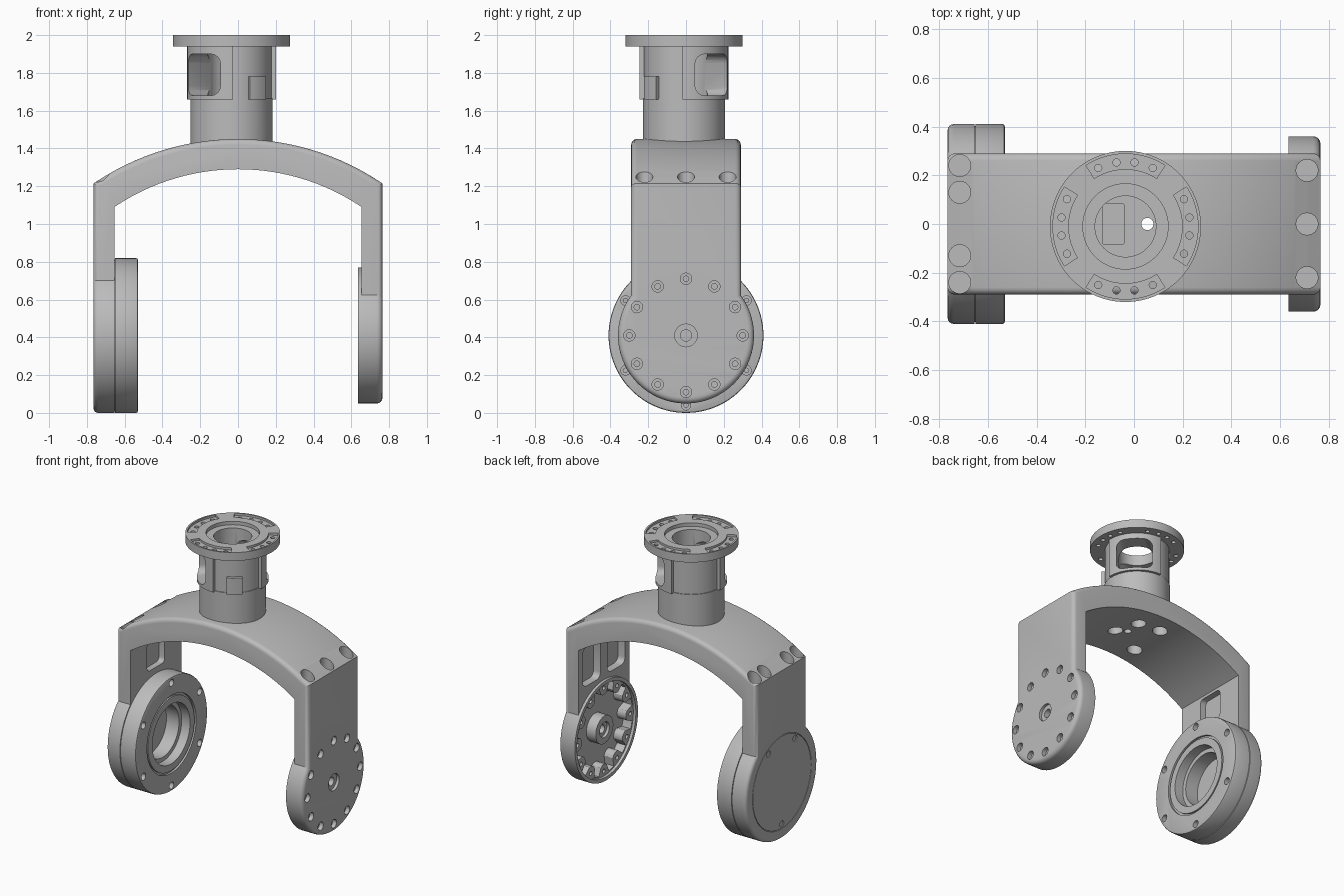
import bpy, bmesh
from math import sin, cos, pi, radians, sqrt
from mathutils import Matrix, Vector

if "Cube" in bpy.data.objects:
    bpy.data.objects.remove(bpy.data.objects["Cube"])

grey = bpy.data.materials.new("cast grey")
grey.use_nodes = True
grey.diffuse_color = (0.5, 0.5, 0.5, 1)
grey.node_tree.nodes["Principled BSDF"].inputs["Base Color"].default_value = grey.diffuse_color


def place(axis, a, b, t):
    """Point with cross-section coordinates a, b at distance t along the axis."""
    return Vector({"X": (t, a, b), "Y": (a, t, b), "Z": (a, b, t)}[axis])


def finish(bm, name):
    bmesh.ops.recalc_face_normals(bm, faces=bm.faces)
    mesh = bpy.data.meshes.new(name)
    bm.to_mesh(mesh)
    bm.free()
    mesh.materials.append(grey)
    obj = bpy.data.objects.new(name, mesh)
    bpy.context.collection.objects.link(obj)
    return obj


def cyls(axis, spots, r, lo, hi, seg=24, name="tool"):
    bm = bmesh.new()
    turn = Matrix.Rotation(pi / 2, 4, "Y") if axis == "X" else Matrix()
    for a, b in spots:
        bmesh.ops.create_cone(bm, cap_ends=True, segments=seg, radius1=r, radius2=r, depth=hi - lo,
                              matrix=Matrix.Translation(place(axis, a, b, (lo + hi) / 2)) @ turn)
    return finish(bm, name)


def prism(axis, pts, lo, hi, name="tool"):
    bm = bmesh.new()
    face = bm.faces.new([bm.verts.new(place(axis, a, b, lo)) for a, b in pts])
    ext = bmesh.ops.extrude_face_region(bm, geom=[face])
    verts = [g for g in ext["geom"] if isinstance(g, bmesh.types.BMVert)]
    bmesh.ops.translate(bm, verts=verts, vec=place(axis, 0, 0, hi - lo))
    return finish(bm, name)


def soften(obj, width, test, seg=4):
    bm = bmesh.new()
    bm.from_mesh(obj.data)
    edges = [e for e in bm.edges if test(e.verts[0].co, e.verts[1].co)]
    bmesh.ops.bevel(bm, geom=edges, offset=width, segments=seg, profile=0.5, affect="EDGES")
    bm.to_mesh(obj.data)
    bm.free()
    return obj


def combine(obj, tool, op="DIFFERENCE"):
    mod = obj.modifiers.new("join", "BOOLEAN")
    mod.operation, mod.object, mod.solver = op, tool, "EXACT"
    bpy.context.view_layer.objects.active = obj
    bpy.ops.object.modifier_apply(modifier=mod.name)
    bpy.data.objects.remove(tool)


def rounded(a0, a1, b0, b1, r):
    """Rounded rectangle outline."""
    corners = [(a1 - r, b1 - r), (a0 + r, b1 - r), (a0 + r, b0 + r), (a1 - r, b0 + r)]
    return [(a + r * cos(pi / 2 * (i + k / 4)), b + r * sin(pi / 2 * (i + k / 4)))
            for i, (a, b) in enumerate(corners) for k in range(5)]


def sector(c, r0, r1, mid, half, n=16):
    angles = [radians(mid - half + 2 * half * i / n) for i in range(n + 1)]
    return ([(c[0] + r1 * cos(t), c[1] + r1 * sin(t)) for t in angles]
            + [(c[0] + r0 * cos(t), c[1] + r0 * sin(t)) for t in reversed(angles)])


def ring(c, r, degrees):
    return [(c[0] + r * cos(radians(d)), c[1] + r * sin(radians(d))) for d in degrees]


HUB = (0, 0.41)          # pivot in y, z
COL = (-0.035, -0.01)    # column axis in x, y
OUT, IN, WIDE = 0.765, 0.655, 0.29


def arc(x, top, R):
    return top - R + sqrt(R * R - x * x)


# Arched frame with two legs
N = 28
xs = [-1 + 2 * i / N for i in range(N + 1)]
outer = [(OUT * t, arc(OUT * t, 1.45, 1.36)) for t in xs]
inner = [(IN * t, arc(IN * t, 1.29, 1.17)) for t in reversed(xs)]
frame = prism("Y", [(-OUT, 0.41)] + outer + [(OUT, 0.41), (IN, 0.41)] + inner + [(-IN, 0.41)],
              -WIDE, WIDE, "arched_frame")


def on_rim(v):
    return abs(v.x) > OUT - 0.002 or abs(v.z - arc(v.x, 1.45, 1.36)) < 0.002


soften(frame, 0.03, lambda a, b: abs(a.y - b.y) < 0.01 and on_rim(a) and on_rim(b))

# Round leg ends
left_end = cyls("X", [HUB], 0.36, 0.635, OUT, 96)
soften(left_end, 0.03, lambda a, b: min(a.x, b.x) > 0.76)
combine(frame, left_end, "UNION")
right_end = cyls("X", [HUB], 0.41, -OUT, -0.655, 96)
soften(right_end, 0.025, lambda a, b: max(a.x, b.x) < -0.76)
combine(frame, right_end, "UNION")

# Scalloped cavity, hub and bolt circle of the left leg end
scallop = []
for i in range(144):
    t = 2 * pi * i / 144
    d = (t + pi / 12) % (pi / 6) - pi / 12
    side = 0.30 * sin(d)
    r = 0.30 * cos(d) - sqrt(0.05 ** 2 - side ** 2) if abs(side) < 0.048 else 0.325
    scallop.append((HUB[0] + r * cos(t), HUB[1] + r * sin(t)))
combine(frame, cyls("X", [HUB], 0.335, 0.60, 0.655, 96))
combine(frame, prism("X", scallop, 0.61, 0.725))
combine(frame, cyls("X", [HUB], 0.10, 0.65, 0.74, 48), "UNION")
combine(frame, cyls("X", [HUB], 0.055, 0.62, 0.67, 32))
combine(frame, cyls("X", [HUB], 0.06, 0.745, 0.80, 32))
combine(frame, cyls("X", [HUB], 0.03, 0.60, 0.80))
bolts = ring(HUB, 0.30, range(0, 360, 30))
combine(frame, cyls("X", bolts, 0.03, 0.735, 0.80))
combine(frame, cyls("X", bolts, 0.015, 0.60, 0.80, 16))

# Pockets inside the legs
for s in (-1, 1):
    y0, y1 = sorted((s * 0.04, s * 0.24))
    combine(frame, prism("X", rounded(y0, y1, 0.80, 1.08, 0.04), 0.60, 0.71))
combine(frame, prism("X", rounded(-0.1, 0.1, 0.86, 1.07, 0.03), -0.70, -0.60))

# Shoulder holes and holes under the arch
combine(frame, cyls("Z", [(0.71, y) for y in (-0.22, 0, 0.22)], 0.045, 1.13, 1.40))
combine(frame, cyls("Z", [(-0.715, y) for y in (-0.24, -0.13, 0.13, 0.24)], 0.045, 1.13, 1.40))
combine(frame, cyls("Z", ring(COL, 0.168, (-9, 53, 113, 236)), 0.05, 1.10, 1.36))
combine(frame, cyls("Z", [(0.055, 0)], 0.025, 1.10, 1.60))

# Outer lid seam and screws on the right leg
combine(frame, cyls("X", [HUB], 0.335, -0.80, -OUT + 0.006, 96))
lid = cyls("X", [HUB], 0.331, -OUT, -0.75, 96, "outer_lid")
combine(lid, cyls("X", ring(HUB, 0.30, (60, 120, 270)), 0.022, -0.80, -0.755))

# Bearing housing on the inner side of the right leg
housing = cyls("X", [HUB], 0.41, -0.65, -0.53, 96, "bearing_housing")
soften(housing, 0.01, lambda a, b: min(a.x, b.x) > -0.535, 2)
combine(housing, cyls("X", [HUB], 0.402, -0.67, -0.64, 96), "UNION")
combine(housing, cyls("X", [HUB], 0.28, -0.545, -0.50, 64))
combine(housing, cyls("X", [HUB], 0.265, -0.56, -0.533, 64), "UNION")
combine(housing, cyls("X", [HUB], 0.215, -0.60, -0.50, 64))
combine(housing, cyls("X", [HUB], 0.185, -0.70, -0.59, 64))
screws = ring(HUB, 0.37, range(30, 390, 60))
combine(housing, cyls("X", screws, 0.025, -0.57, -0.50))
combine(housing, cyls("X", screws, 0.012, -0.62, -0.50, 12))
combine(frame, cyls("X", [HUB], 0.185, -0.70, -0.60, 64))

# Column with thicker window pads and a small boss
column = cyls("Z", [COL], 0.217, 1.38, 1.665, 64, "column")
combine(column, cyls("Z", [COL], 0.212, 1.66, 1.95, 64), "UNION")
for mid in (45, 225):
    combine(column, prism("Z", sector(COL, 0.15, 0.235, mid, 47), 1.66, 1.95), "UNION")
combine(column, prism("Z", sector(COL, 0.18, 0.235, 308, 13), 1.66, 1.78), "UNION")

# Flange with recessed bolt sectors
combine(column, cyls("Z", [COL], 0.31, 1.94, 2.0, 96), "UNION")
for mid in (0, 90, 180, 270):
    combine(column, prism("Z", sector(COL, 0.235, 0.298, mid, 33), 1.985, 2.05))
flange_bolts = [m + d for m in (0, 90, 180, 270) for d in (-25, -8, 8, 25)]
combine(column, cyls("Z", ring(COL, 0.265, flange_bolts), 0.015, 1.90, 2.05, 16))

# Column bore, floor slot, cable hole and diagonal windows
combine(column, cyls("Z", [COL], 0.175, 1.975, 2.05, 64))
combine(column, cyls("Z", [COL], 0.125, 1.50, 2.05, 64))
combine(column, prism("Z", rounded(-0.13, -0.04, -0.085, 0.085, 0.01), 1.46, 1.52))
combine(column, cyls("Z", [(0.055, 0)], 0.025, 1.30, 1.60))
window = prism("X", rounded(-0.12, 0.12, 1.68, 1.90, 0.05), -0.4, 0.4)
window.data.transform(Matrix.Translation((*COL, 0)) @ Matrix.Rotation(pi / 4, 4, "Z"))
combine(column, window)

# Smooth curved faces, keep sharp edges
for obj in (frame, lid, housing, column):
    bpy.ops.object.select_all(action="DESELECT")
    obj.select_set(True)
    bpy.context.view_layer.objects.active = obj
    bpy.ops.object.shade_smooth_by_angle(angle=radians(30))
